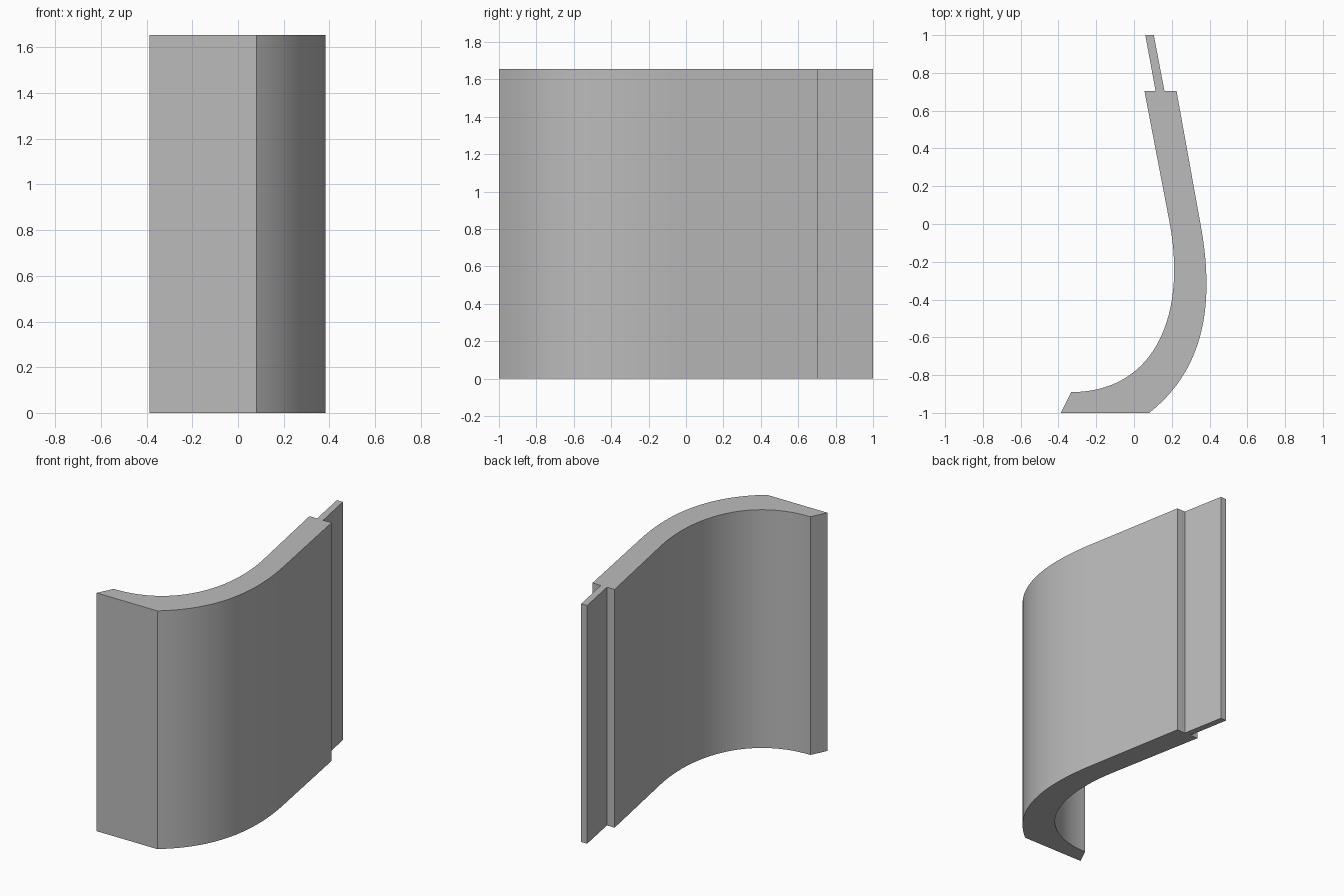
import bpy
import bmesh
from mathutils import Vector
from mathutils.geometry import interpolate_bezier

cube = bpy.data.objects.get("Cube")
if cube:
    bpy.data.objects.remove(cube, do_unlink=True)

HEIGHT = 1.655
SEGMENTS = 28

grey = bpy.data.materials.new("plain grey")
grey.use_nodes = True
colour = (0.5, 0.5, 0.5, 1)
grey.diffuse_color = colour
grey.node_tree.nodes["Principled BSDF"].inputs["Base Color"].default_value = colour


def bend(*points):
    """Sample a cubic curve through start, two handles and end."""
    return interpolate_bezier(*[Vector(p) for p in points], SEGMENTS + 1)


# Cross-section: tongue, outer shoulder and bend, flat foot, inner bend
profile = [Vector(p) for p in ((0.06, 1), (0.105, 1), (0.161, 0.705), (0.225, 0.705))]
profile += bend((0.352, 0), (0.42, -0.37), (0.40, -0.75), (0.08, -1))
profile.append(Vector((-0.387, -1)))
profile += reversed(bend((0.19, 0), (0.28, -0.5), (0.10, -0.89), (-0.333, -0.89)))
profile += [Vector((0.055, 0.705)), Vector((0.114, 0.705))]

# Extrude the section upright
bm = bmesh.new()
base = bm.faces.new([bm.verts.new((p.x, p.y, 0)) for p in profile])
result = bmesh.ops.extrude_face_region(bm, geom=[base], use_keep_orig=True)
top = [v for v in result["geom"] if isinstance(v, bmesh.types.BMVert)]
bmesh.ops.translate(bm, verts=top, vec=(0, 0, HEIGHT))
bmesh.ops.recalc_face_normals(bm, faces=bm.faces)

mesh = bpy.data.meshes.new("curved_panel")
bm.to_mesh(mesh)
bm.free()
mesh.materials.append(grey)
panel = bpy.data.objects.new("curved_panel", mesh)
bpy.context.collection.objects.link(panel)

# Smooth bends, crisp corners
bpy.ops.object.select_all(action="DESELECT")
panel.select_set(True)
bpy.context.view_layer.objects.active = panel
bpy.ops.object.shade_smooth_by_angle(angle=0.35)
